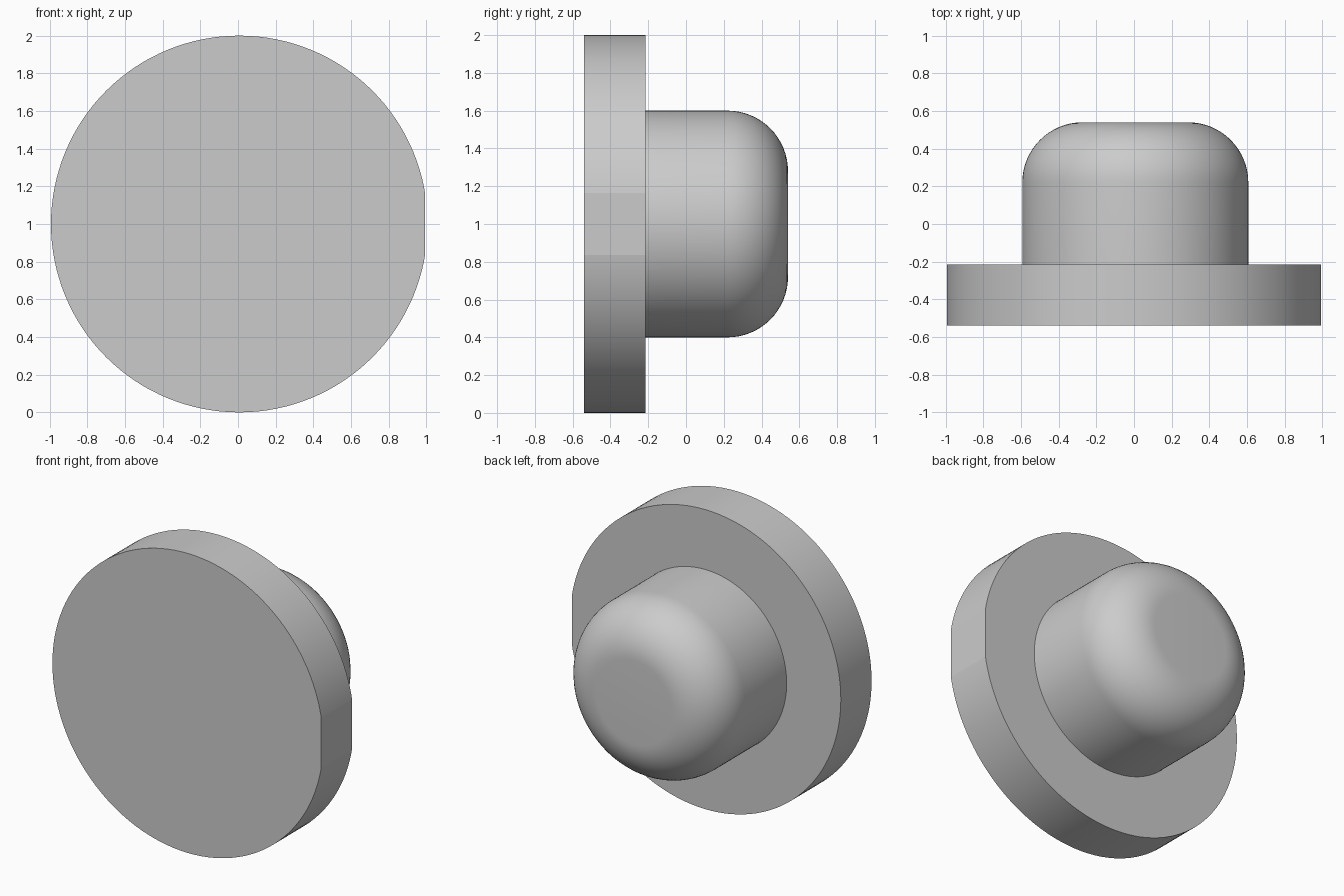
import bpy
import bmesh
import math
from mathutils import Matrix

default = bpy.data.objects.get("Cube")
if default:
    bpy.data.objects.remove(default, do_unlink=True)

CENTRE_X, CENTRE_Z = 0.007, 1.0
FRONT, SHOULDER, BACK = -0.54, -0.215, 0.54
FLAT_X = 0.993
SEGMENTS = 128

grey = bpy.data.materials.new("plain grey")
grey.use_nodes = True
colour = (0.6, 0.6, 0.6, 1)
grey.diffuse_color = colour
grey.node_tree.nodes["Principled BSDF"].inputs["Base Color"].default_value = colour


def add_cylinder(name, radius, y0, y1, fillet=0, flat_x=None):
    """Cylinder along y, with an optional rounded back rim or a flat cut on the left."""
    bm = bmesh.new()
    place = Matrix.Translation((CENTRE_X, (y0 + y1) / 2, CENTRE_Z)) @ Matrix.Rotation(math.pi / 2, 4, "X")
    bmesh.ops.create_cone(bm, cap_ends=True, segments=SEGMENTS, radius1=radius,
                          radius2=radius, depth=y1 - y0, matrix=place)
    if fillet:
        rim = [e for e in bm.edges if all(abs(v.co.y - y1) < 1e-4 for v in e.verts)]
        bmesh.ops.bevel(bm, geom=rim, offset=fillet, segments=16, profile=0.5, affect="EDGES")
    if flat_x is not None:
        cut = bmesh.ops.bisect_plane(bm, geom=bm.verts[:] + bm.edges[:] + bm.faces[:],
                                     plane_co=(flat_x, 0, 0), plane_no=(1, 0, 0), clear_outer=True)
        edges = [g for g in cut["geom_cut"] if isinstance(g, bmesh.types.BMEdge)]
        bmesh.ops.holes_fill(bm, edges=[e for e in bm.edges if e.is_boundary] or edges)
    bmesh.ops.recalc_face_normals(bm, faces=bm.faces)
    mesh = bpy.data.meshes.new(name)
    bm.to_mesh(mesh)
    bm.free()
    mesh.materials.append(grey)
    obj = bpy.data.objects.new(name, mesh)
    bpy.context.collection.objects.link(obj)
    bpy.ops.object.select_all(action="DESELECT")
    obj.select_set(True)
    bpy.context.view_layer.objects.active = obj
    bpy.ops.object.shade_smooth_by_angle(angle=math.radians(8))
    return obj


# Wide front disc with a small flat on its left edge
add_cylinder("front_disc", 1.0, FRONT, SHOULDER, flat_x=FLAT_X)
# Rounded stub behind the disc
add_cylinder("rear_stub", 0.6, SHOULDER, BACK, fillet=0.32)
